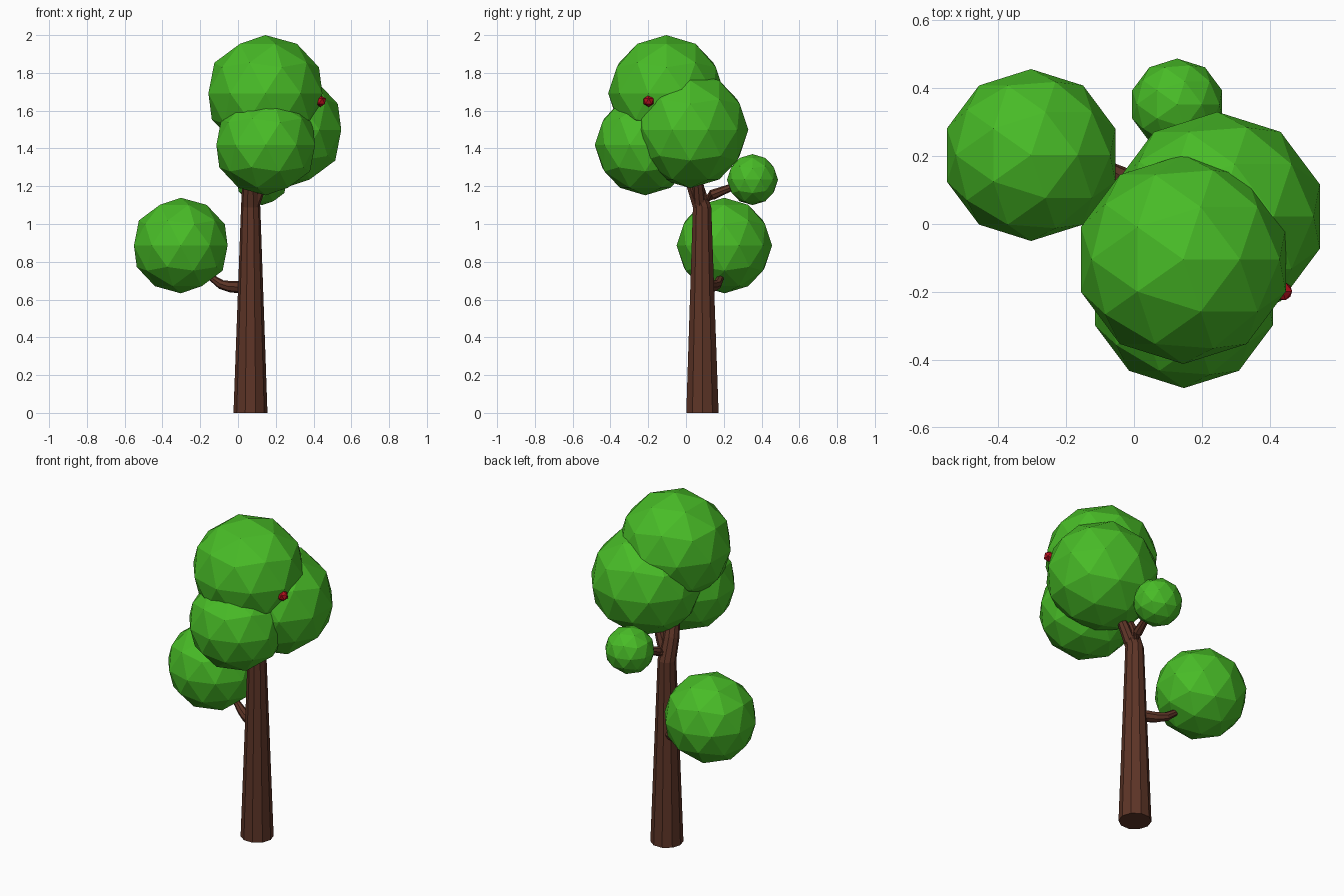
import bpy, bmesh, math
from mathutils import Vector

if "Cube" in bpy.data.objects:
    bpy.data.objects.remove(bpy.data.objects["Cube"])


def material(name, rgb):
    m = bpy.data.materials.new(name)
    m.diffuse_color = (*rgb, 1)
    m.use_nodes = True
    m.node_tree.nodes["Principled BSDF"].inputs["Base Color"].default_value = m.diffuse_color
    return m


LEAF = material("leaf_green", (0.065, 0.50, 0.02))
BARK = material("bark_brown", (0.11, 0.035, 0.02))
RED = material("berry_red", (0.45, 0.005, 0.012))


def ball(name, centre, r, mat, subdivisions=2):
    bpy.ops.mesh.primitive_ico_sphere_add(subdivisions=subdivisions, radius=1, location=centre)
    ob = bpy.context.object
    ob.name = name
    ob.scale = (r * 1.03, r, r)
    ob.data.materials.append(mat)
    return ob


def limb(name, path, sides):
    """Capped tapering tube through (x, y, z, radius) points."""
    pts = [Vector(p[:3]) for p in path]
    bm = bmesh.new()
    rings = []
    for i, p in enumerate(pts):
        d = (pts[min(i + 1, len(pts) - 1)] - pts[max(i - 1, 0)]).normalized()
        if i == 0 and p.z == 0:
            d = Vector((0, 0, 1))
        ref = Vector((0, 1, 0)) if abs(d.y) < 0.8 else Vector((1, 0, 0))
        u = ref.cross(d).normalized()
        v = d.cross(u)
        ring = []
        for k in range(sides):
            a = 2 * math.pi * k / sides
            ring.append(bm.verts.new(p + path[i][3] * (u * math.cos(a) + v * math.sin(a))))
        rings.append(ring)
    for lo, hi in zip(rings, rings[1:]):
        for k in range(sides):
            n = (k + 1) % sides
            bm.faces.new((lo[k], lo[n], hi[n], hi[k]))
    bm.faces.new(rings[0][::-1])
    bm.faces.new(rings[-1])
    bmesh.ops.recalc_face_normals(bm, faces=bm.faces)
    me = bpy.data.meshes.new(name)
    bm.to_mesh(me)
    bm.free()
    me.materials.append(BARK)
    ob = bpy.data.objects.new(name, me)
    bpy.context.collection.objects.link(ob)
    return ob


# Trunk, bending towards the front under the crown
limb("trunk", [(0.066, 0.087, 0, 0.09), (0.067, 0.085, 1.09, 0.051),
               (0.067, 0.045, 1.21, 0.045), (0.09, -0.02, 1.36, 0.035)], 10)

# Side branches
limb("low_branch", [(0.05, 0.10, 0.665, 0.036), (-0.04, 0.14, 0.668, 0.030),
                    (-0.09, 0.165, 0.68, 0.025), (-0.16, 0.19, 0.73, 0.015)], 8)
limb("back_branch", [(0.07, 0.07, 1.10, 0.035), (0.09, 0.14, 1.155, 0.027),
                     (0.12, 0.28, 1.21, 0.016)], 8)
limb("right_branch", [(0.07, 0.075, 1.08, 0.036), (0.12, 0.065, 1.20, 0.030),
                      (0.17, 0.05, 1.32, 0.02)], 8)

# Leaf clumps
ball("top_foliage", (0.145, -0.104, 1.692), 0.308, LEAF)
ball("front_foliage", (0.147, -0.216, 1.419), 0.267, LEAF)
ball("right_foliage", (0.245, 0.022, 1.498), 0.308, LEAF)
ball("back_foliage", (0.127, 0.352, 1.235), 0.135, LEAF)
ball("left_foliage", (-0.303, 0.203, 0.886), 0.253, LEAF)

# Berry
ball("berry", (0.437, -0.198, 1.65), 0.031, RED, 1)
